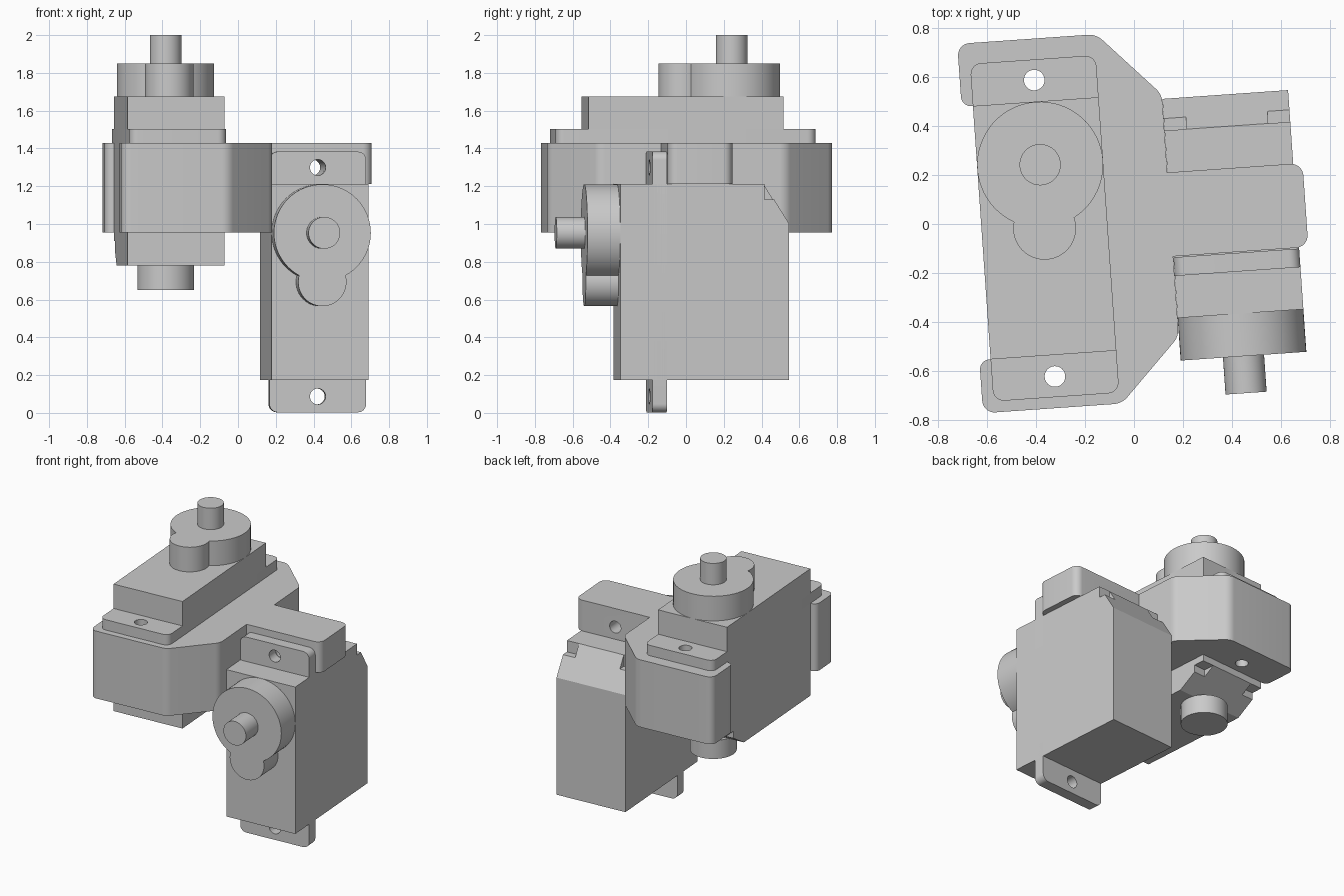
import bpy
import bmesh
from math import radians, cos, sin, tan, pi
from mathutils import Matrix, Vector

cube = bpy.data.objects.get("Cube")
if cube:
    bpy.data.objects.remove(cube, do_unlink=True)

grey = bpy.data.materials.new("plain grey")
grey.use_nodes = True
COLOUR = (0.59, 0.59, 0.59, 1)
grey.diffuse_color = COLOUR
grey.node_tree.nodes["Principled BSDF"].inputs["Base Color"].default_value = COLOUR

TURN = Matrix.Rotation(radians(4), 4, 'Z')
UPPER = TURN @ Matrix.Translation((-0.365, 0.008, 1.675))
LOWER = TURN @ Matrix.Translation((0.408, -0.395, 0.693)) @ Matrix.Rotation(radians(90), 4, 'X')

HALF_W, HALF_L, DEPTH = 0.257, 0.518, 0.896
HUB_Y, HOLE_Y, HOLE_R = 0.26, 0.606, 0.042


def rounded(corners, steps=8):
    """Turn (x, y, radius) corners into an outline with filleted corners."""
    out = []
    n = len(corners)
    for i, (x, y, r) in enumerate(corners):
        p = Vector((x, y))
        if not r:
            out.append(p)
            continue
        a = (Vector(corners[i - 1][:2]) - p).normalized()
        b = (Vector(corners[(i + 1) % n][:2]) - p).normalized()
        half = a.angle(b) / 2
        centre = p + (a + b).normalized() * (r / sin(half))
        start = (p + a * (r / tan(half)) - centre).normalized()
        end = (p + b * (r / tan(half)) - centre).normalized()
        for k in range(steps + 1):
            out.append(centre + start.slerp(end, k / steps) * r)
    return out


def circle(x, y, r, sides=64):
    return [(x + r * cos(2 * pi * k / sides), y + r * sin(2 * pi * k / sides))
            for k in range(sides)]


def rect(x0, x1, y0, y1, r=0):
    return rounded([(x0, y0, r), (x1, y0, r), (x1, y1, r), (x0, y1, r)])


def prism(name, outline, low, high, matrix, axis='Z'):
    """Extrude an outline along z, or a (y, z) outline along x."""
    bm = bmesh.new()

    def place(p, h):
        return (p[0], p[1], h) if axis == 'Z' else (h, p[0], p[1])
    bottom = [bm.verts.new(place(p, low)) for p in outline]
    top = [bm.verts.new(place(p, high)) for p in outline]
    bm.faces.new(bottom[::-1])
    bm.faces.new(top)
    n = len(outline)
    for i in range(n):
        j = (i + 1) % n
        bm.faces.new((bottom[i], bottom[j], top[j], top[i]))
    bmesh.ops.recalc_face_normals(bm, faces=bm.faces)
    mesh = bpy.data.meshes.new(name)
    bm.to_mesh(mesh)
    bm.free()
    mesh.materials.append(grey)
    obj = bpy.data.objects.new(name, mesh)
    bpy.context.collection.objects.link(obj)
    obj.matrix_world = matrix
    return obj


def activate(obj):
    bpy.ops.object.select_all(action='DESELECT')
    obj.select_set(True)
    bpy.context.view_layer.objects.active = obj


def combine(obj, other, operation='DIFFERENCE'):
    bpy.context.view_layer.update()
    mod = obj.modifiers.new("combine", 'BOOLEAN')
    mod.operation = operation
    mod.solver = 'EXACT'
    mod.object = other
    activate(obj)
    bpy.ops.object.modifier_apply(modifier=mod.name)
    bpy.data.objects.remove(other, do_unlink=True)


def servo(label, matrix):
    # Case with a sloped rear corner
    profile = [(-HALF_L, -DEPTH), (HALF_L - 0.21, -DEPTH),
               (HALF_L, -DEPTH + 0.13), (HALF_L, 0), (-HALF_L, 0)]
    body = prism(label + "_servo_case", profile, -HALF_W, HALF_W, matrix, 'X')
    # Small notches at both sides of the slope
    for side in (-1, 1):
        x0, x1 = sorted((side * (HALF_W - 0.09), side * (HALF_W + 0.05)))
        notch = prism("notch_cutter", rect(x0, x1, HALF_L - 0.08, HALF_L + 0.05),
                      -DEPTH - 0.05, -DEPTH + 0.13, matrix)
        combine(body, notch)
    # Mounting flange with two screw holes
    flange = prism(label + "_servo_flange", rect(-HALF_W, HALF_W, -0.69, 0.69, 0.045),
                   -0.248, -0.172, matrix)
    for side in (-1, 1):
        combine(flange, prism("hole_cutter", circle(0, side * HOLE_Y, HOLE_R, 32),
                              -0.4, 0, matrix))
    # Gear housing and output shaft
    hub = prism(label + "_gear_housing", circle(0, HUB_Y, HALF_W), -0.02, 0.174, matrix)
    combine(hub, prism("small_housing", circle(0, 0, 0.128), -0.02, 0.174, matrix), 'UNION')
    shaft = prism(label + "_output_shaft", circle(0, HUB_Y, 0.084), 0.15, 0.325, matrix)
    return [body, flange, hub, shaft]


parts = servo("upper", UPPER) + servo("lower", LOWER)

# Pivot pin under the upper servo
parts.append(prism("pivot_pin", circle(0, HUB_Y, 0.15), -1.024, -DEPTH + 0.002, UPPER))

# Bracket wrapped around the upper servo
R = 0.05
bracket = prism("bracket", rounded([
    (-0.668, -0.727, R), (-0.1, -0.727, 0.08), (0.15, -0.47, 0.08), (0.15, 0.52, 0.08),
    (-0.1, 0.783, 0.08), (-0.668, 0.783, R), (-0.668, 0.526, 0.04), (-0.108, 0.526, 0),
    (-0.108, -0.51, 0), (-0.668, -0.51, 0.04)]), 0.955, 1.43, TURN)
for side in (-1, 1):
    combine(bracket, prism("hole_cutter", circle(0, side * HOLE_Y, HOLE_R, 32),
                           -1, 0, UPPER))
parts.append(bracket)

# Arm carrying the lower servo
arm = prism("bracket_arm", rounded([
    (0.1, -0.143, 0), (0.703, -0.143, R), (0.703, 0.2, R), (0.1, 0.2, 0)]),
    1.213, 1.43, TURN)
combine(arm, prism("hole_cutter", circle(0, HOLE_Y, HOLE_R, 32), -0.8, 0, LOWER))
combine(bracket, arm, 'UNION')

for obj in parts:
    activate(obj)
    bpy.ops.object.shade_smooth_by_angle(angle=radians(30))
